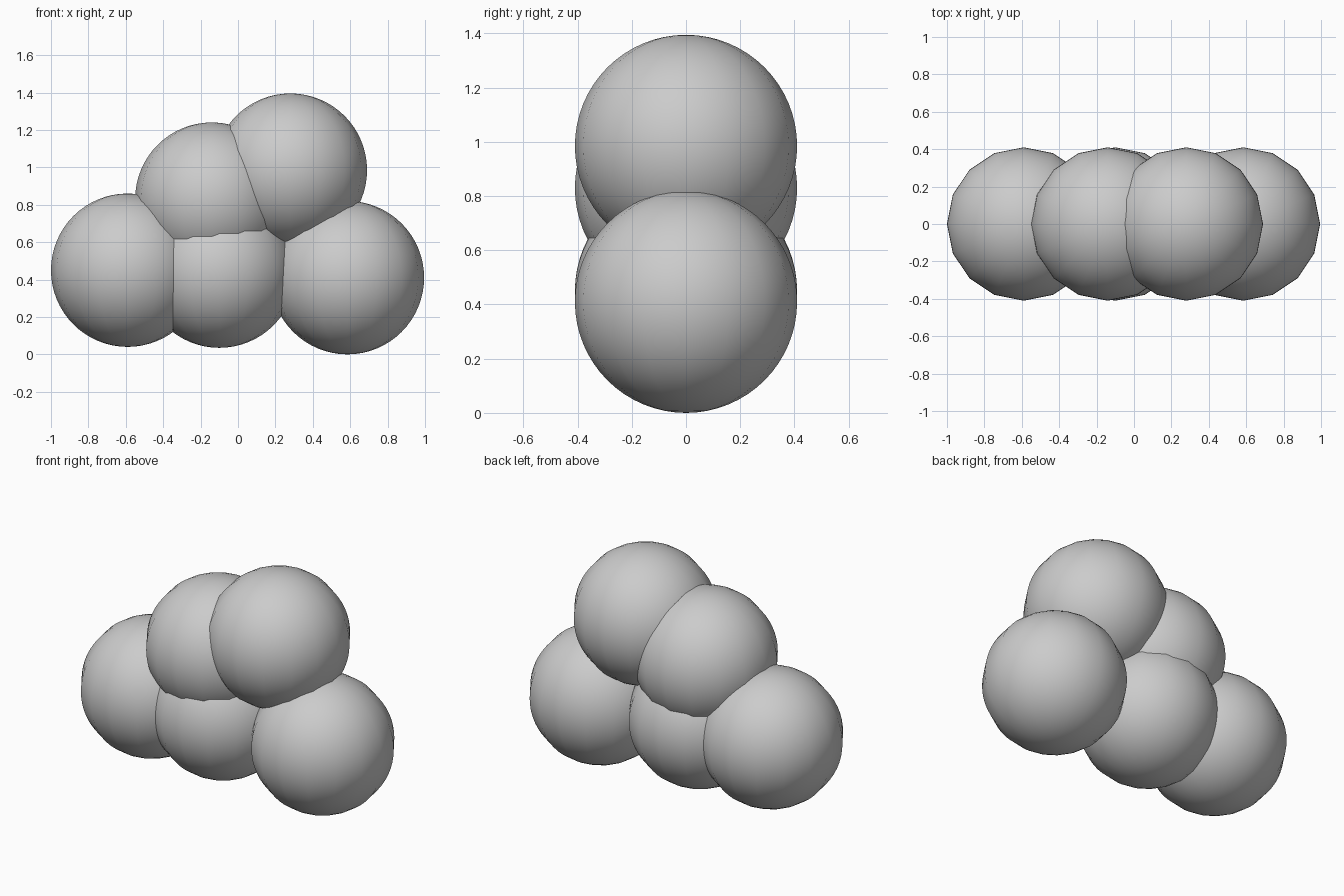
import bpy

if "Cube" in bpy.data.objects:
    bpy.data.objects.remove(bpy.data.objects["Cube"])

RADIUS = 0.41

# Ball centres (x, z), all lying in the y = 0 plane
BALLS = {
    "left_base_ball": (-0.59, 0.45),
    "middle_base_ball": (-0.10, 0.445),
    "right_base_ball": (0.585, 0.41),
    "left_upper_ball": (-0.14, 0.83),
    "right_upper_ball": (0.28, 0.985),
}


def add_ball(name, x, z):
    bpy.ops.mesh.primitive_uv_sphere_add(
        segments=16, ring_count=32, radius=RADIUS, location=(x, 0, z))
    ball = bpy.context.object
    ball.name = name
    bpy.ops.object.shade_smooth()


# Overlapping cluster of smooth balls
for name, (x, z) in BALLS.items():
    add_ball(name, x, z)
